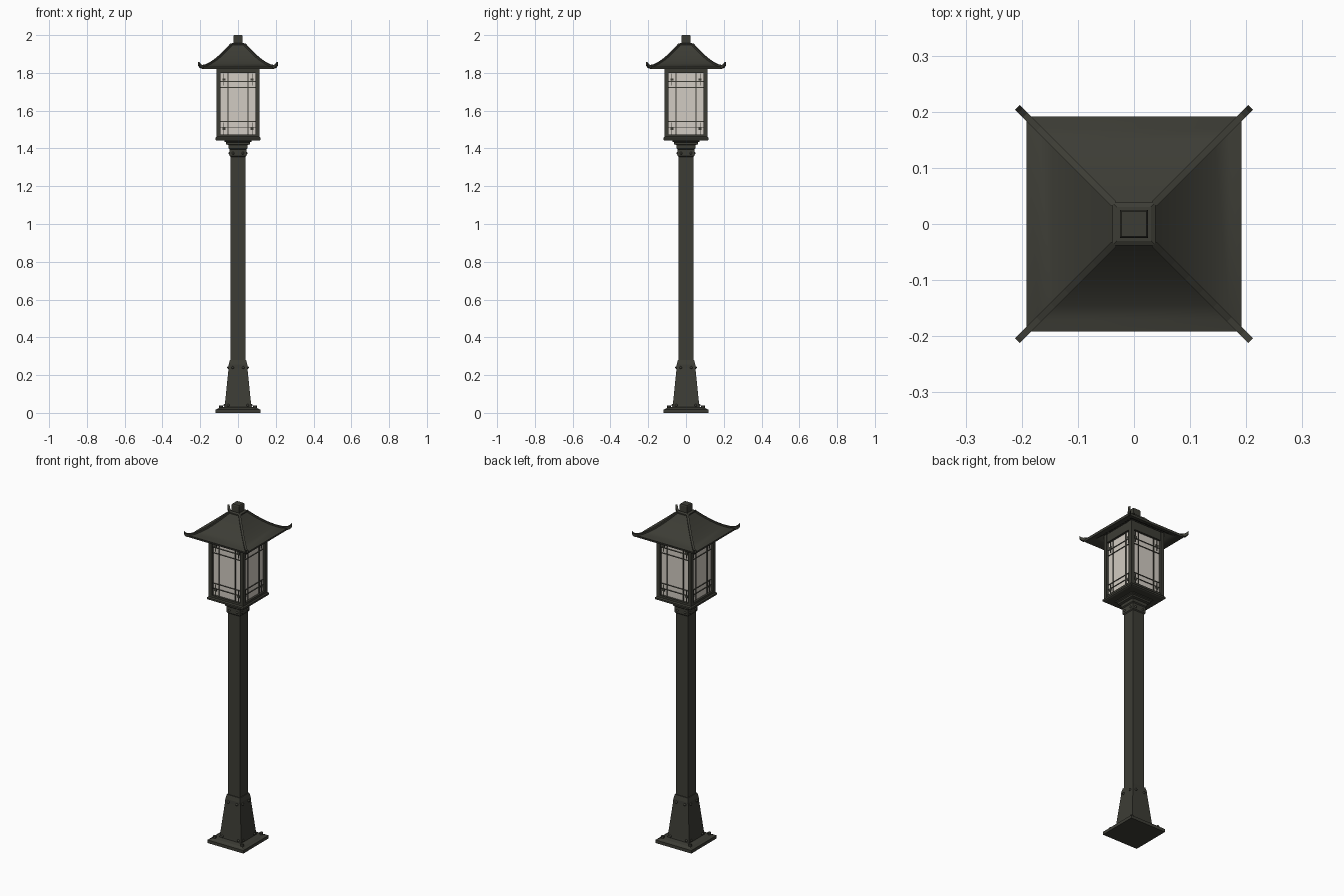
import bpy, bmesh, math
from mathutils import Matrix, Vector

if "Cube" in bpy.data.objects:
    bpy.data.objects.remove(bpy.data.objects["Cube"], do_unlink=True)


def material(name, colour, rough):
    m = bpy.data.materials.new(name)
    m.use_nodes = True
    m.diffuse_color = (*colour, 1)
    node = m.node_tree.nodes["Principled BSDF"]
    node.inputs["Base Color"].default_value = (*colour, 1)
    node.inputs["Roughness"].default_value = rough
    return m


METAL = material("dark_bronze", (0.046, 0.046, 0.036), 0.6)
GLASS = material("frosted_glass", (0.64, 0.6, 0.54), 0.5)


def finish(name, bm, mat):
    bmesh.ops.recalc_face_normals(bm, faces=bm.faces)
    mesh = bpy.data.meshes.new(name)
    bm.to_mesh(mesh)
    bm.free()
    mesh.materials.append(mat)
    obj = bpy.data.objects.new(name, mesh)
    bpy.context.collection.objects.link(obj)
    return obj


def skin(bm, rings):
    """Join four-sided rings into a closed solid."""
    rows = [[bm.verts.new(p) for p in ring] for ring in rings]
    for a, b in zip(rows, rows[1:]):
        for i in range(4):
            j = (i + 1) % 4
            bm.faces.new((a[i], a[j], b[j], b[i]))
    bm.faces.new(rows[0][::-1])
    bm.faces.new(rows[-1])


def tower(name, profile, mat=METAL):
    """Stack of square rings given as (half width, height)."""
    bm = bmesh.new()
    skin(bm, [[(-h, -h, z), (h, -h, z), (h, h, z), (-h, h, z)] for h, z in profile])
    return finish(name, bm, mat)


def box(bm, centre, size):
    bmesh.ops.create_cube(bm, size=1, matrix=Matrix.Translation(centre) @ Matrix.Diagonal((*size, 1)))


def four_fold(bm):
    """Repeat the geometry on all four sides."""
    source = bm.verts[:] + bm.edges[:] + bm.faces[:]
    for k in range(1, 4):
        copy = bmesh.ops.duplicate(bm, geom=source)["geom"]
        verts = [v for v in copy if isinstance(v, bmesh.types.BMVert)]
        bmesh.ops.rotate(bm, verts=verts, cent=(0, 0, 0), matrix=Matrix.Rotation(k * math.pi / 2, 3, "Z"))


def smooth(obj, angle=35):
    bpy.ops.object.select_all(action="DESELECT")
    obj.select_set(True)
    bpy.context.view_layer.objects.active = obj
    bpy.ops.object.shade_smooth_by_angle(angle=math.radians(angle))


# Foot, post and collar
tower("base_plate", [(0.118, 0), (0.118, 0.018), (0.108, 0.022), (0.1, 0.027), (0.08, 0.03)])
tower("tapered_boot", [(0.072, 0.025), (0.07, 0.04), (0.05, 0.235), (0.049, 0.255), (0.043, 0.28)])
tower("post", [(0.039, 0.25), (0.039, 1.42)])
tower("post_collar", [(0.039, 1.355), (0.044, 1.36), (0.044, 1.395), (0.05, 1.4),
                      (0.05, 1.418), (0.063, 1.422), (0.063, 1.432), (0.072, 1.436), (0.072, 1.447)])

# Bolts at the plate corners
bm = bmesh.new()
bmesh.ops.create_cone(bm, cap_ends=True, segments=6, radius1=0.011, radius2=0.009, depth=0.016,
                      matrix=Matrix.Translation((0.09, 0.09, 0.032)))
four_fold(bm)
finish("anchor_bolts", bm, METAL)

# Rivets on the boot and collar
bm = bmesh.new()
for x, y, z in ((0.028, 0.051, 0.24), (0.052, 0.07, 0.04), (0.026, 0.044, 1.375)):
    for s in (-1, 1):
        bmesh.ops.create_uvsphere(bm, u_segments=10, v_segments=6, radius=0.007,
                                  matrix=Matrix.Translation((s * x, -y, z)))
four_fold(bm)
smooth(finish("rivets", bm, METAL), 60)

# Lantern body
tower("lantern_floor", [(0.113, 1.442), (0.12, 1.446), (0.12, 1.456), (0.114, 1.462)])
tower("lantern_glass", [(0.1, 1.455), (0.1, 1.83)], GLASS)
tower("lantern_ceiling", [(0.105, 1.82), (0.105, 1.86)])

bm = bmesh.new()
box(bm, (0.103, -0.103, 1.653), (0.022, 0.022, 0.4))
for z, h in ((1.464, 0.02), (1.826, 0.052)):
    box(bm, (0, -0.104, z), (0.19, 0.018, h))
four_fold(bm)
finish("lantern_frame", bm, METAL)

# Crossing bars over each pane
bm = bmesh.new()
for x in (-0.053, 0.053):
    box(bm, (x, -0.101, 1.637), (0.005, 0.006, 0.33))
for z in (1.755, 1.722, 1.542, 1.512):
    box(bm, (0, -0.101, z), (0.19, 0.006, 0.004))
for x in (-0.075, 0.075):
    for z in (1.765, 1.505):
        box(bm, (x, -0.101, z), (0.004, 0.006, 0.065))
        box(bm, (x, -0.101, z), (0.016, 0.006, 0.013))
four_fold(bm)
finish("pane_bars", bm, METAL)

# Swept roof shell
slope = [(0.192, 1.832), (0.17, 1.838), (0.145, 1.851), (0.12, 1.868),
         (0.095, 1.889), (0.07, 1.913), (0.05, 1.934), (0.036, 1.95)]
under = [(h - 0.003, z - 0.012) for h, z in slope[:5]][::-1]
smooth(tower("roof", under + slope))

# Upturned ridge ribs
path = [(0.208, 1.852), (0.202, 1.842), (0.194, 1.836)] + slope[1:]
bm = bmesh.new()
side = Vector((-1, 1, 0)).normalized() * 0.006
rings = []
for d, z in path:
    low, high = Vector((d, d, z - 0.012)), Vector((d, d, z + 0.006))
    rings.append([low - side, low + side, high + side, high - side])
skin(bm, rings)
four_fold(bm)
finish("roof_ribs", bm, METAL)

# Cap and finial
tower("roof_cap", [(0.034, 1.935), (0.038, 1.946), (0.038, 1.954), (0.03, 1.958)])
tower("finial", [(0.025, 1.95), (0.025, 1.994), (0.022, 2.0)])
